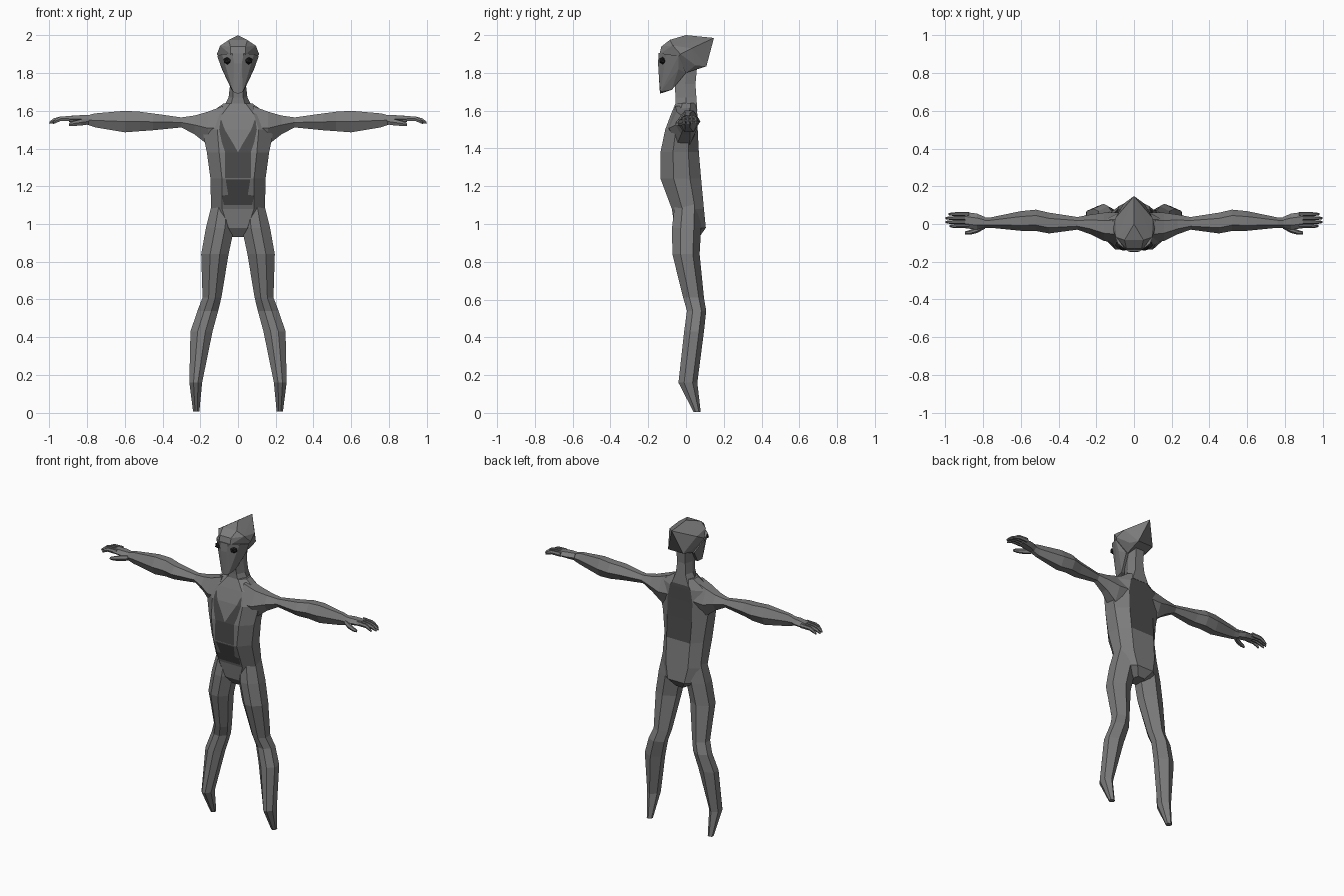
import bpy, bmesh, math
from mathutils import Vector


def material(name, v):
    m = bpy.data.materials.new(name)
    m.diffuse_color = (v, v, v, 1)
    return m


GREY = material("mid grey", 0.20)
DARK = material("dark grey", 0.07)
BLACK = material("eye black", 0.012)


def finish(name, bm, mats, mirror=False):
    bmesh.ops.recalc_face_normals(bm, faces=bm.faces[:])
    me = bpy.data.meshes.new(name)
    bm.to_mesh(me)
    bm.free()
    for m in mats:
        me.materials.append(m)
    ob = bpy.data.objects.new(name, me)
    bpy.context.collection.objects.link(ob)
    if mirror:
        ob.modifiers.new("mirror", 'MIRROR').use_mirror_merge = False
    return ob


def loft(rings, bm=None):
    """Skin a list of equal-length point rings and cap both ends."""
    bm = bm or bmesh.new()
    vs = [[bm.verts.new(p) for p in r] for r in rings]
    n = len(vs[0])
    for a, b in zip(vs, vs[1:]):
        for i in range(n):
            j = (i + 1) % n
            bm.faces.new((a[i], a[j], b[j], b[i]))
    bm.faces.new(vs[0])
    bm.faces.new(vs[-1])
    return bm


def hull(points):
    """Convex hull of points mirrored across x = 0."""
    bm = bmesh.new()
    for x, y, z in points:
        bm.verts.new((x, y, z))
        if x:
            bm.verts.new((-x, y, z))
    res = bmesh.ops.convex_hull(bm, input=bm.verts[:])
    loose = [v for v in bm.verts if not v.link_faces]
    bmesh.ops.delete(bm, geom=loose, context='VERTS')
    return bm


# Torso: z, half width, front y, back y, front half width, back half width
TORSO = [(0.93, 0.035, -0.02, 0.07, 0.025, 0.025),
         (0.98, 0.12, -0.06, 0.105, 0.05, 0.06),
         (1.08, 0.143, -0.075, 0.095, 0.085, 0.08),
         (1.24, 0.146, -0.135, 0.08, 0.085, 0.085),
         (1.38, 0.165, -0.135, 0.068, 0.10, 0.09),
         (1.50, 0.19, -0.11, 0.062, 0.11, 0.09),
         (1.58, 0.16, -0.08, 0.06, 0.085, 0.075),
         (1.64, 0.075, -0.055, 0.055, 0.04, 0.035)]
rings = []
for z, w, f, b, fa, ba in TORSO:
    m, d = (f + b) / 2, (b - f) / 2
    half = [(fa, f), (w, m - 0.35 * d), (w * 0.97, m + 0.45 * d), (ba, b)]
    rings.append([(x, y, z) for x, y in half] + [(-x, y, z) for x, y in half[::-1]])
bm = loft(rings)
bm.normal_update()
for fc in bm.faces:  # dark back panel
    c = fc.calc_center_median()
    if c.y > 0.05 and abs(c.x) < 0.01 and 1.25 < c.z < 1.62:
        fc.material_index = 1
finish("torso", bm, [GREY, DARK])


def front_y(z):
    for a, b in zip(TORSO, TORSO[1:]):
        if a[0] <= z <= b[0]:
            t = (z - a[0]) / (b[0] - a[0])
            return a[2] + t * (b[2] - a[2])


def front_plate(name, rows):
    """Thin sheet on the front of the torso; rows are z, inner x, outer x."""
    bm = bmesh.new()
    vs = [[bm.verts.new((x, front_y(z) - 0.004, z)) for x in (a, b)] for z, a, b in rows]
    for p, q in zip(vs, vs[1:]):
        bm.faces.new((p[0], p[1], q[1], q[0]))
    finish(name, bm, [DARK], True)


front_plate("chest_chevron", [(1.245, 0, 0.07), (1.38, 0, 0.068),
                              (1.43, 0.028, 0.085), (1.50, 0.07, 0.10), (1.55, 0.088, 0.093)])
front_plate("belly_panel", [(1.10, 0, 0.075), (1.15, 0, 0.085), (1.155, 0, 0.052), (1.235, 0, 0.065)])

# Neck
neck = [(1.60, 0.085, -0.055, 0.06), (1.67, 0.05, -0.055, 0.055),
        (1.74, 0.042, -0.06, 0.05), (1.85, 0.045, -0.05, 0.06)]
finish("neck", loft([[(w * 0.55, f, z), (w, (f + b) / 2, z), (w * 0.7, b, z),
                      (-w * 0.7, b, z), (-w, (f + b) / 2, z), (-w * 0.55, f, z)]
                     for z, w, f, b in neck]), [GREY])

# Skull with the pointed back; its rear faces are dark
bm = hull([(0, 0, 2.0), (0, 0.148, 1.985), (0.05, -0.085, 1.975), (0.04, -0.13, 1.94),
           (0.095, -0.07, 1.945), (0.112, -0.03, 1.90), (0.10, 0.03, 1.93),
           (0.075, 0.05, 1.84), (0.055, 0.108, 1.835), (0.085, -0.06, 1.86),
           (0.05, 0.0, 1.80), (0.04, -0.14, 1.90)])
bm.normal_update()
for fc in bm.faces:
    if fc.normal.y > 0.75:
        fc.material_index = 1
finish("skull", bm, [GREY, DARK])

# Face and chin
finish("face", hull([(0.03, -0.145, 1.905), (0.02, -0.148, 1.85), (0.085, -0.105, 1.90),
                     (0.11, -0.04, 1.89), (0.085, -0.04, 1.82), (0.025, -0.135, 1.70),
                     (0, -0.138, 1.69), (0.033, -0.075, 1.71), (0.06, 0.0, 1.80),
                     (0.07, -0.10, 1.83)]), [GREY])

# Eyes
bm = bmesh.new()
bmesh.ops.create_icosphere(bm, subdivisions=1, radius=0.024)
for v in bm.verts:
    v.co = Vector((v.co.x * 1.05, v.co.y * 0.9, v.co.z * 0.85)) + Vector((0.055, -0.122, 1.865))
finish("eye", bm, [BLACK], True)

# Legs: z, inner x, outer x, front y, back y
LEG = [(0.005, 0.205, 0.238, 0.04, 0.078), (0.16, 0.19, 0.258, -0.04, 0.06),
       (0.43, 0.135, 0.252, -0.01, 0.095), (0.54, 0.105, 0.215, 0.005, 0.107),
       (0.61, 0.088, 0.188, -0.015, 0.095), (0.84, 0.05, 0.195, -0.072, 0.072),
       (0.98, 0.02, 0.17, -0.074, 0.08), (1.10, 0.02, 0.14, -0.06, 0.08)]
rings = []
for z, a, b, f, k in LEG:
    c, w, m = (a + b) / 2, (b - a) / 2, (f + k) / 2
    rings.append([(c + 0.35 * w, f, z), (b, m - 0.2 * (k - f), z), (b, m + 0.25 * (k - f), z),
                  (c, k, z), (a, m + 0.2 * (k - f), z), (a, m - 0.2 * (k - f), z),
                  (c - 0.35 * w, f, z)])
finish("leg", loft(rings), [GREY], True)


def tube(rows, bm=None):
    """Hexagonal limb along x: x, front y, back y, low z, high z."""
    rings = []
    for x, f, b, lo, hi in rows:
        c, h, m = (f + b) / 2, (b - f) / 2, (lo + hi) / 2
        rings.append([(x, f, m), (x, c - 0.45 * h, lo), (x, c + 0.45 * h, lo),
                      (x, b, m), (x, c + 0.45 * h, hi), (x, c - 0.45 * h, hi)])
    return loft(rings, bm)


# Arms
finish("arm", tube([(0.08, -0.10, 0.06, 1.40, 1.625), (0.16, -0.09, 0.06, 1.42, 1.595),
                    (0.23, -0.055, 0.05, 1.475, 1.575), (0.30, -0.03, 0.037, 1.512, 1.565),
                    (0.45, -0.05, 0.06, 1.497, 1.586), (0.52, -0.037, 0.076, 1.492, 1.595),
                    (0.60, -0.036, 0.068, 1.486, 1.60), (0.76, -0.02, 0.035, 1.513, 1.586),
                    (0.80, -0.02, 0.035, 1.527, 1.575)]), [GREY], True)

# Hands: palm, four fingers and a thumb
bm = tube([(0.79, -0.02, 0.037, 1.53, 1.577), (0.83, -0.03, 0.055, 1.535, 1.577),
           (0.89, -0.022, 0.064, 1.54, 1.573)])
for i, tip in enumerate((0.965, 0.985, 0.985, 0.97)):
    y = -0.02 + 0.021 * i
    tube([(0.87, y, y + 0.02, 1.546, 1.573), (0.93, y, y + 0.02, 1.546, 1.57),
          (0.965 if tip > 0.97 else 0.95, y, y + 0.018, 1.537, 1.56),
          (tip, y + 0.004, y + 0.015, 1.53, 1.542)], bm)
tube([(0.79, -0.025, 0.01, 1.528, 1.56), (0.83, -0.048, -0.015, 1.522, 1.555),
      (0.865, -0.057, -0.032, 1.52, 1.545), (0.89, -0.055, -0.04, 1.52, 1.535)], bm)
finish("hand", bm, [GREY], True)

# Spread the hands to the full two unit span
for ob in bpy.data.objects:
    if ob.name == "hand":
        for v in ob.data.vertices:
            v.co.x += max(0, v.co.x - 0.8) * 0.08
